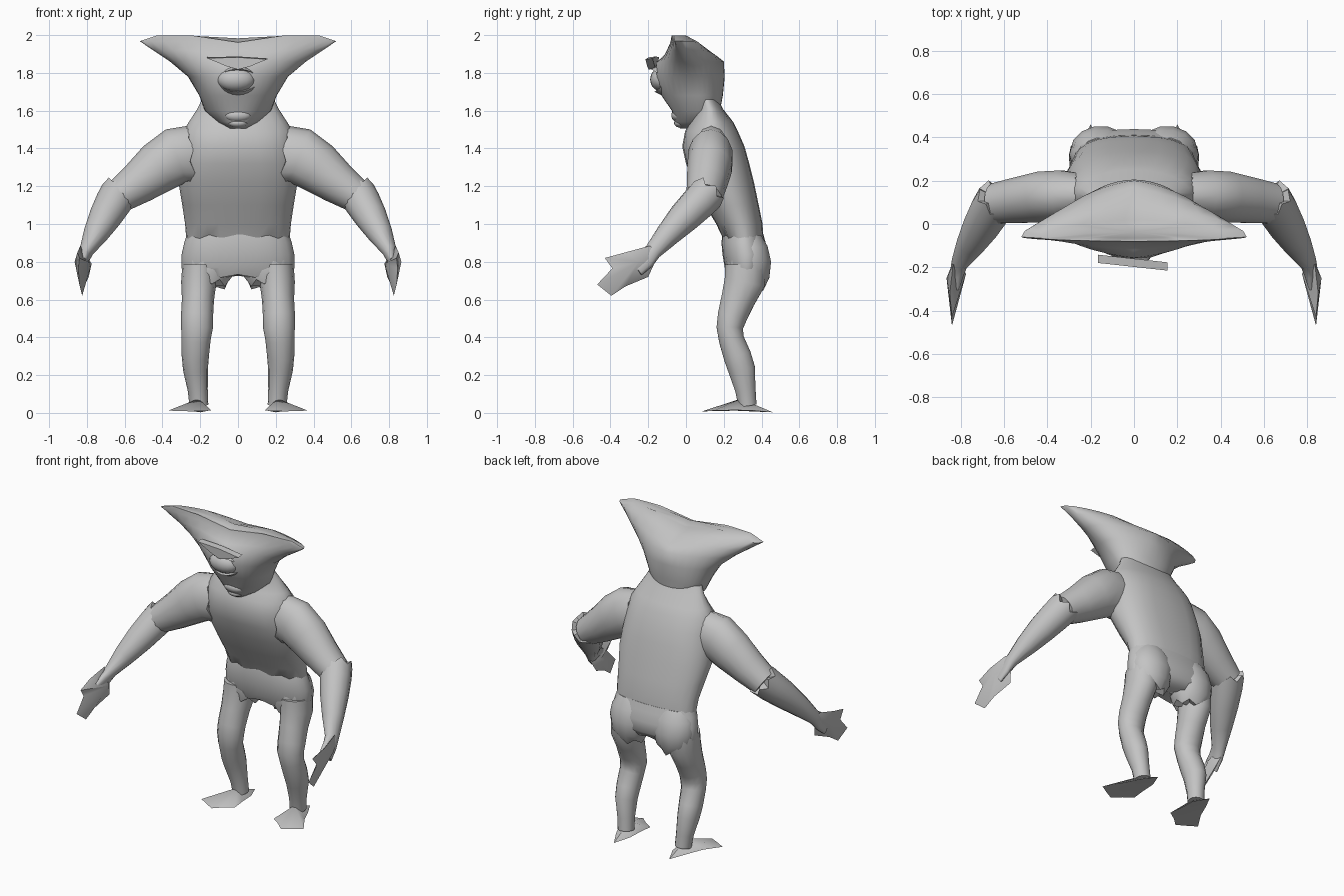
import bpy, bmesh, math
from mathutils import Vector

skin = bpy.data.materials.new("grey_skin")
skin.diffuse_color = (0.55, 0.55, 0.55, 1)


def finish(name, bm, mirror=False, angle=50):
    bmesh.ops.recalc_face_normals(bm, faces=bm.faces)
    me = bpy.data.meshes.new(name)
    bm.to_mesh(me)
    bm.free()
    me.materials.append(skin)
    ob = bpy.data.objects.new(name, me)
    bpy.context.collection.objects.link(ob)
    bpy.ops.object.select_all(action='DESELECT')
    ob.select_set(True)
    bpy.context.view_layer.objects.active = ob
    bpy.ops.object.shade_smooth_by_angle(angle=math.radians(angle))
    if mirror:
        ob.modifiers.new("mirror", 'MIRROR')
    return ob


def skin_rings(name, rings, mirror=False, angle=50):
    bm = bmesh.new()
    vs = [[bm.verts.new(p) for p in r] for r in rings]
    n = len(vs[0])
    for a, b in zip(vs, vs[1:]):
        for i in range(n):
            j = (i + 1) % n
            bm.faces.new((a[i], a[j], b[j], b[i]))
    for end in (vs[0], vs[-1]):
        c = bm.verts.new(sum((v.co for v in end), Vector()) / n)
        for i in range(n):
            bm.faces.new((end[i], end[(i + 1) % n], c))
    return finish(name, bm, mirror, angle)


def body(name, levels, n=24, jag=0.0, dip=0.0):
    """Level rings: z, half width, front y, side y, back y, side pointedness."""
    rings = []
    for k, (z, w, yf, ys, yb, p) in enumerate(levels):
        ring = []
        for i in range(n):
            a = 2 * math.pi * i / n
            s, c = math.sin(a), math.cos(a)
            x = w * math.copysign(abs(s) ** p, s)
            y = ys + ((yf - ys) if c > 0 else (yb - ys)) * abs(c)
            dz = jag * (-1) ** i if k == 0 else 0
            if z > 1.9:
                dz -= dip * max(0, 1 - abs(x) / 0.24)
            ring.append(Vector((x, y, z + dz)))
        rings.append(ring)
    return skin_rings(name, rings)


def limb(name, path, ref, n=14, jag=0.0):
    """Rings across a path: x, y, z, radius across ref, radius along ref."""
    pts = [Vector(p[:3]) for p in path]
    rings = []
    for k, p in enumerate(path):
        t = (pts[min(k + 1, len(pts) - 1)] - pts[max(k - 1, 0)]).normalized()
        u = t.cross(Vector(ref)).normalized()
        v = u.cross(t)
        ring = []
        for i in range(n):
            a = 2 * math.pi * i / n
            off = t * (jag * (-1) ** i if k == 0 else 0)
            ring.append(pts[k] + u * math.cos(a) * p[3] + v * math.sin(a) * p[4] + off)
        rings.append(ring)
    return skin_rings(name, rings, True)


def web(name, outline, top, bottom):
    """Thin webbed shape: a rim closed to a ridge point on each side."""
    bm = bmesh.new()
    rim = [bm.verts.new(p) for p in outline]
    for c in (top, bottom):
        cv = bm.verts.new(c)
        for i in range(len(rim)):
            bm.faces.new((rim[i], rim[(i + 1) % len(rim)], cv))
    return finish(name, bm, True, 60)


def ball(name, loc, size):
    bm = bmesh.new()
    bmesh.ops.create_uvsphere(bm, u_segments=20, v_segments=12, radius=1)
    for v in bm.verts:
        v.co = Vector([l + s * c for l, s, c in zip(loc, size, v.co)])
    return finish(name, bm)


# Torso leaning forward, with neck
body("torso", [
    (0.92, 0.275, 0.20, 0.31, 0.41, 0.8),
    (1.00, 0.28, 0.16, 0.29, 0.405, 0.75),
    (1.10, 0.295, 0.10, 0.25, 0.385, 0.72),
    (1.22, 0.315, 0.04, 0.20, 0.36, 0.7),
    (1.32, 0.31, 0.0, 0.17, 0.335, 0.7),
    (1.41, 0.30, -0.02, 0.15, 0.31, 0.75),
    (1.49, 0.29, -0.005, 0.14, 0.275, 0.85),
    (1.54, 0.26, 0.02, 0.14, 0.25, 1.0),
    (1.61, 0.215, 0.05, 0.13, 0.195, 1.0),
    (1.66, 0.19, 0.06, 0.11, 0.17, 1.0)], jag=0.012)

# Pelvis with buttock and crotch lobes
body("pelvis", [
    (0.725, 0.285, 0.225, 0.32, 0.40, 0.85),
    (0.77, 0.30, 0.205, 0.32, 0.435, 0.8),
    (0.84, 0.298, 0.193, 0.32, 0.438, 0.8),
    (0.90, 0.285, 0.188, 0.31, 0.422, 0.8),
    (0.945, 0.27, 0.192, 0.31, 0.41, 0.85)], jag=0.008)
limb("buttock", [(0.16, 0.32, 0.68, 0.10, 0.095),
                 (0.158, 0.33, 0.73, 0.128, 0.115),
                 (0.153, 0.335, 0.80, 0.142, 0.118),
                 (0.15, 0.33, 0.87, 0.135, 0.105),
                 (0.15, 0.32, 0.93, 0.10, 0.08)], (0, 1, 0), jag=0.015)

# Legs
limb("leg", [(0.205, 0.315, 0.78, 0.09, 0.11),
             (0.208, 0.31, 0.69, 0.093, 0.11),
             (0.212, 0.275, 0.60, 0.085, 0.092),
             (0.217, 0.245, 0.51, 0.085, 0.08),
             (0.217, 0.232, 0.45, 0.084, 0.072),
             (0.222, 0.24, 0.39, 0.077, 0.068),
             (0.226, 0.272, 0.30, 0.072, 0.075),
             (0.225, 0.295, 0.23, 0.066, 0.073),
             (0.213, 0.315, 0.12, 0.053, 0.055),
             (0.207, 0.325, 0.04, 0.05, 0.05)], (0, 1, 0))
web("foot", [(0.20, 0.46, 0.003), (0.155, 0.36, 0.012), (0.15, 0.26, 0.012),
             (0.14, 0.17, 0.012), (0.20, 0.13, 0.01), (0.25, 0.085, 0.008),
             (0.30, 0.11, 0.01), (0.37, 0.15, 0.012), (0.30, 0.26, 0.015),
             (0.255, 0.36, 0.012)],
    (0.21, 0.29, 0.075), (0.22, 0.26, 0.012))

# Arms
limb("upper_arm", [(0.25, 0.135, 1.365, 0.155, 0.10),
                   (0.33, 0.13, 1.36, 0.15, 0.12),
                   (0.42, 0.125, 1.30, 0.138, 0.12),
                   (0.53, 0.11, 1.215, 0.112, 0.108),
                   (0.64, 0.095, 1.14, 0.088, 0.095)], (0, 1, 0), jag=0.012)
limb("forearm", [(0.628, 0.115, 1.165, 0.10, 0.098),
                 (0.662, 0.065, 1.11, 0.096, 0.094),
                 (0.705, -0.01, 1.035, 0.086, 0.085),
                 (0.755, -0.095, 0.945, 0.066, 0.066),
                 (0.803, -0.175, 0.855, 0.038, 0.046),
                 (0.815, -0.215, 0.815, 0.03, 0.055),
                 (0.825, -0.27, 0.775, 0.018, 0.06)], (0, 1, 0), jag=0.018)
web("hand", [(0.825, -0.15, 0.83), (0.835, -0.19, 0.885), (0.85, -0.32, 0.85),
             (0.84, -0.43, 0.82), (0.845, -0.39, 0.765), (0.84, -0.47, 0.68),
             (0.825, -0.395, 0.62), (0.815, -0.32, 0.67), (0.79, -0.20, 0.72)],
    (0.865, -0.25, 0.80), (0.775, -0.23, 0.79))

# Head flaring into two side horns, crown dipping between them
body("head", [
    (1.505, 0.05, -0.03, 0.05, 0.12, 1.0),
    (1.54, 0.11, -0.06, 0.07, 0.175, 1.0),
    (1.60, 0.175, -0.075, 0.08, 0.18, 0.95),
    (1.68, 0.205, -0.13, 0.06, 0.195, 0.9),
    (1.78, 0.265, -0.165, 0.03, 0.205, 1.1),
    (1.86, 0.36, -0.155, -0.01, 0.20, 1.5),
    (1.92, 0.45, -0.12, -0.04, 0.17, 1.9),
    (1.968, 0.52, -0.088, -0.06, 0.10, 2.0),
    (1.998, 0.43, -0.08, -0.065, 0.02, 1.3),
    (1.998, 0.22, -0.065, -0.045, 0.0, 1.0)], n=36, dip=0.036)

# Single eye, lid ring and mouth
ball("eye", (-0.01, -0.125, 1.765), (0.10, 0.065, 0.065))
rings = []
for i in range(28):
    a = 2 * math.pi * i / 28
    x, z = math.cos(a), math.sin(a)
    y = -0.165 + 0.055 * x * x - 0.01 * z
    rings.append([Vector((0.106 * x + x * r, y + d, 1.76 + 0.06 * z + z * r))
                  for r, d in ((-0.006, 0.01), (0.0, -0.012), (0.02, 0.03))])
rings.append(rings[0])
skin_rings("eyelid_ring", rings)
ball("mouth", (0, -0.042, 1.575), (0.07, 0.036, 0.035))
ball("chin", (0, -0.03, 1.535), (0.05, 0.033, 0.025))

# Slanted pointed brow
bm = bmesh.new()
edge = [(-0.165, 1.878), (-0.06, 1.835), (0, 1.818), (0.06, 1.833),
        (0.155, 1.872), (0, 1.882)]
front = [bm.verts.new((x, -0.198 - 0.11 * x, z)) for x, z in edge]
back = [bm.verts.new((x, -0.16 - 0.11 * x, z + 0.005)) for x, z in edge]
bm.faces.new(front)
bm.faces.new(back)
for i in range(6):
    j = (i + 1) % 6
    bm.faces.new((front[i], front[j], back[j], back[i]))
finish("brow", bm, angle=30)
